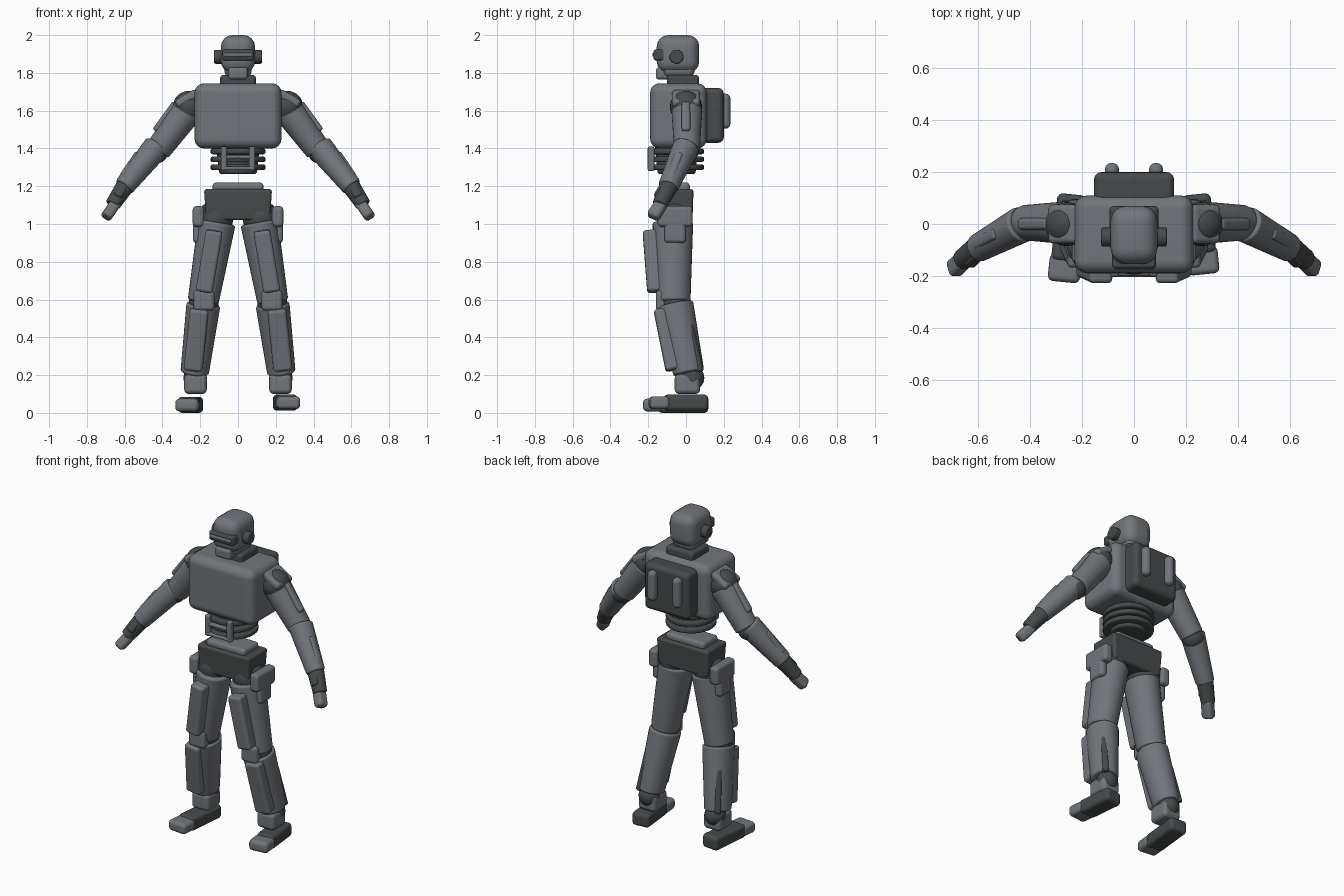
import bpy, bmesh, math
from mathutils import Vector, Matrix

if "Cube" in bpy.data.objects:
    bpy.data.objects.remove(bpy.data.objects["Cube"])


def material(name, rgb):
    m = bpy.data.materials.new(name)
    m.diffuse_color = (*rgb, 1)
    m.use_nodes = True
    m.node_tree.nodes["Principled BSDF"].inputs["Base Color"].default_value = m.diffuse_color
    return m


LIGHT = material("light grey armour", (0.165, 0.178, 0.195))
DARK = material("dark grey joint", (0.062, 0.069, 0.070))


def finish(name, bm, mat, matrix):
    me = bpy.data.meshes.new(name)
    bmesh.ops.recalc_face_normals(bm, faces=bm.faces)
    bm.to_mesh(me)
    bm.free()
    me.polygons.foreach_set("use_smooth", [True] * len(me.polygons))
    me.set_sharp_from_angle(angle=math.radians(40))
    me.materials.append(mat)
    ob = bpy.data.objects.new(name, me)
    bpy.context.collection.objects.link(ob)
    ob.matrix_world = matrix
    w = ob.modifiers.new("even normals", 'WEIGHTED_NORMAL')
    w.keep_sharp = True
    return ob


def along(a, b, hint=(0, -1, 0)):
    """Frame centred between a and b: local z runs a to b, local y faces the hint."""
    a, b = Vector(a), Vector(b)
    z = (b - a).normalized()
    h = Vector(hint)
    y = (h - z * h.dot(z)).normalized()
    x = y.cross(z)
    m = Matrix((x, y, z)).transposed().to_4x4()
    m.translation = (a + b) / 2
    return m, (b - a).length


def box(name, lo, hi, mat, r=0.02, taper=1.0, frame=None):
    """Rounded box from corner lo to corner hi; taper narrows the bottom."""
    lo, hi = Vector(lo), Vector(hi)
    size, mid = hi - lo, (hi + lo) / 2
    bm = bmesh.new()
    bmesh.ops.create_cube(bm, size=1)
    for v in bm.verts:
        k = taper if v.co.z < 0 else 1
        v.co = Vector((v.co.x * size.x * k, v.co.y * size.y * k, v.co.z * size.z))
    bmesh.ops.bevel(bm, geom=bm.edges[:], offset=min(r, min(size) * 0.48), segments=4,
                    profile=0.5, affect='EDGES', clamp_overlap=True)
    return finish(name, bm, mat, (frame or Matrix()) @ Matrix.Translation(mid))


def plate(name, a, b, w, t, mat, hint=(0, -1, 0), r=0.02):
    """Rounded slab running from a to b, thickness measured along the hint."""
    m, n = along(a, b, hint)
    return box(name, (-w / 2, -t / 2, -n / 2), (w / 2, t / 2, n / 2), mat, r, 1, m)


def tube(name, a, b, r1, r2, mat, bevel=0.012, depth=1.0):
    """Tapered limb with softened rims; depth scales it front to back."""
    m, n = along(a, b)
    bm = bmesh.new()
    bmesh.ops.create_cone(bm, cap_ends=True, segments=32, radius1=r1, radius2=r2, depth=n)
    rims = [e for e in bm.edges if abs(e.verts[0].co.z - e.verts[1].co.z) < 1e-5]
    bmesh.ops.bevel(bm, geom=rims, offset=bevel, segments=3, profile=0.5, affect='EDGES')
    bmesh.ops.scale(bm, vec=(1, depth, 1), verts=bm.verts)
    return finish(name, bm, mat, m)


def ball(name, c, r, mat, scale=(1, 1, 1)):
    bm = bmesh.new()
    bmesh.ops.create_uvsphere(bm, u_segments=24, v_segments=16, radius=r)
    return finish(name, bm, mat, Matrix.Translation(c) @ Matrix.Diagonal((*scale, 1)))


# Head, visor and neck
box("head", (-0.09, -0.155, 1.80), (0.09, 0.07, 2.0), LIGHT, 0.06)
box("lower_head", (-0.08, -0.13, 1.775), (0.08, 0.055, 1.90), LIGHT, 0.03, 0.85)
box("jaw", (-0.052, -0.16, 1.765), (0.052, -0.07, 1.83), LIGHT, 0.018)
box("visor", (-0.085, -0.172, 1.865), (0.085, -0.10, 1.925), DARK, 0.015)
box("visor_bar", (-0.075, -0.178, 1.885), (0.075, -0.15, 1.907), LIGHT, 0.008)
box("neck", (-0.095, -0.10, 1.72), (0.095, 0.07, 1.79), DARK, 0.02)

# Torso and backpack
box("chest", (-0.23, -0.19, 1.40), (0.23, 0.11, 1.745), LIGHT, 0.05)
box("backpack", (-0.155, 0.08, 1.43), (0.155, 0.20, 1.72), DARK, 0.03)

# Waist: ribbed core and front cage
tube("waist_core", (0, -0.05, 1.265), (0, -0.05, 1.41), 0.10, 0.115, DARK)
for i in range(3):
    z = 1.30 + i * 0.042
    tube(f"waist_ring_{i}", (0, -0.05, z - 0.015), (0, -0.05, z + 0.015), 0.145, 0.145, DARK, 0.01)
box("waist_front_bar", (-0.085, -0.205, 1.285), (0.085, -0.17, 1.305), LIGHT, 0.008)
box("waist_mid_bar", (-0.085, -0.20, 1.345), (0.085, -0.17, 1.365), LIGHT, 0.008)

# Pelvis
box("pelvis_cap", (-0.135, -0.13, 1.17), (0.135, 0.02, 1.22), LIGHT, 0.02)
box("pelvis", (-0.18, -0.15, 1.02), (0.18, 0.04, 1.185), DARK, 0.015, 0.94)

for s, side in ((-1, "right"), (1, "left")):
    def n(part):
        return f"{side}_{part}"

    def p(x, y, z):
        return (s * x, y, z)

    # Head and torso pairs
    tube(n("ear"), p(0.07, -0.05, 1.885), p(0.127, -0.05, 1.885), 0.037, 0.037, DARK, 0.008)
    plate(n("backpack_post"), p(0.085, 0.205, 1.505), p(0.085, 0.205, 1.69), 0.055, 0.06, LIGHT, r=0.025)
    plate(n("waist_post"), p(0.075, -0.185, 1.28), p(0.075, -0.185, 1.41), 0.032, 0.035, LIGHT, r=0.01)

    # Shoulder and upper arm
    ball(n("shoulder_joint"), p(0.26, 0, 1.62), 0.085, DARK)
    plate(n("shoulder_pad"), p(0.215, 0, 1.695), p(0.325, 0, 1.63), 0.15, 0.05, LIGHT, (s * 0.5, 0, 0.85), 0.02)
    tube(n("upper_arm"), p(0.265, 0.005, 1.605), p(0.425, 0.005, 1.39), 0.082, 0.068, LIGHT, 0.012)
    plate(n("upper_arm_plate"), p(0.325, 0, 1.64), p(0.435, 0, 1.49), 0.045, 0.045, LIGHT, (s * 0.8, 0, 0.6), 0.015)

    # Forearm and hand
    ball(n("elbow"), p(0.435, 0, 1.385), 0.066, DARK)
    tube(n("forearm"), p(0.43, 0, 1.41), p(0.605, -0.095, 1.195), 0.071, 0.054, LIGHT, 0.012)
    plate(n("forearm_plate"), p(0.525, -0.035, 1.375), p(0.61, -0.08, 1.25), 0.045, 0.04, LIGHT, (s * 0.8, 0, 0.6), 0.015)
    tube(n("wrist"), p(0.585, -0.08, 1.22), p(0.665, -0.14, 1.10), 0.05, 0.04, DARK, 0.01)
    plate(n("wrist_guard"), p(0.60, -0.11, 1.21), p(0.64, -0.15, 1.14), 0.05, 0.05, DARK, (0, -0.8, 0.3), 0.015)
    plate(n("hand"), p(0.645, -0.125, 1.115), p(0.70, -0.178, 1.035), 0.06, 0.07, LIGHT, (0, -1, 0), 0.02)

    # Hip and thigh
    ball(n("hip_joint"), p(0.12, -0.06, 1.03), 0.095, DARK)
    box(n("hip_guard"), (s * 0.21 - 0.03, -0.15, 0.985), (s * 0.21 + 0.03, 0.035, 1.095), LIGHT, 0.02)
    box(n("hip_guard_tab"), (s * 0.215 - 0.024, -0.115, 0.90), (s * 0.215 + 0.024, 0.0, 1.05), LIGHT, 0.02)
    tube(n("thigh"), p(0.112, -0.07, 1.01), p(0.185, -0.065, 0.585), 0.10, 0.082, LIGHT, 0.015, 1.08)
    plate(n("thigh_plate"), p(0.125, -0.19, 0.965), p(0.18, -0.165, 0.64), 0.09, 0.08, LIGHT, r=0.018)

    # Knee and shin
    ball(n("knee_joint"), p(0.182, -0.06, 0.58), 0.079, DARK)
    box(n("knee_cap"), (s * 0.18 - 0.056, -0.16, 0.54), (s * 0.18 + 0.056, -0.08, 0.65), LIGHT, 0.022)
    tube(n("shin"), p(0.183, -0.06, 0.575), p(0.23, 0.015, 0.21), 0.09, 0.075, LIGHT, 0.012, 1.1)
    plate(n("shin_plate"), p(0.205, -0.135, 0.55), p(0.238, -0.07, 0.225), 0.10, 0.075, LIGHT, r=0.018)
    plate(n("calf_fin"), p(0.235, 0.01, 0.47), p(0.265, 0.065, 0.215), 0.035, 0.06, DARK, (s * 0.5, 0.8, 0), 0.012)

    # Ankle and foot, one foot planted slightly ahead of the other
    step = -0.03 if s < 0 else 0
    lift = 0 if s < 0 else 0.012
    ball(n("ankle_joint"), p(0.227, 0.035, 0.185), 0.062, DARK)
    box(n("ankle_guard"), (s * 0.225 - 0.06, -0.06, 0.10), (s * 0.225 + 0.06, 0.075, 0.205), LIGHT, 0.025)
    turn = Matrix.Translation((s * 0.25, 0, lift)) @ Matrix.Rotation(s * 0.1, 4, 'Z')
    box(n("foot"), (-0.056, -0.115 + step, 0), (0.056, 0.115, 0.085), DARK, 0.022, 1, turn)
    box(n("toe"), (-0.062, -0.195 + step, 0.008), (0.062, -0.09 + step, 0.075), LIGHT, 0.022, 1, turn)
